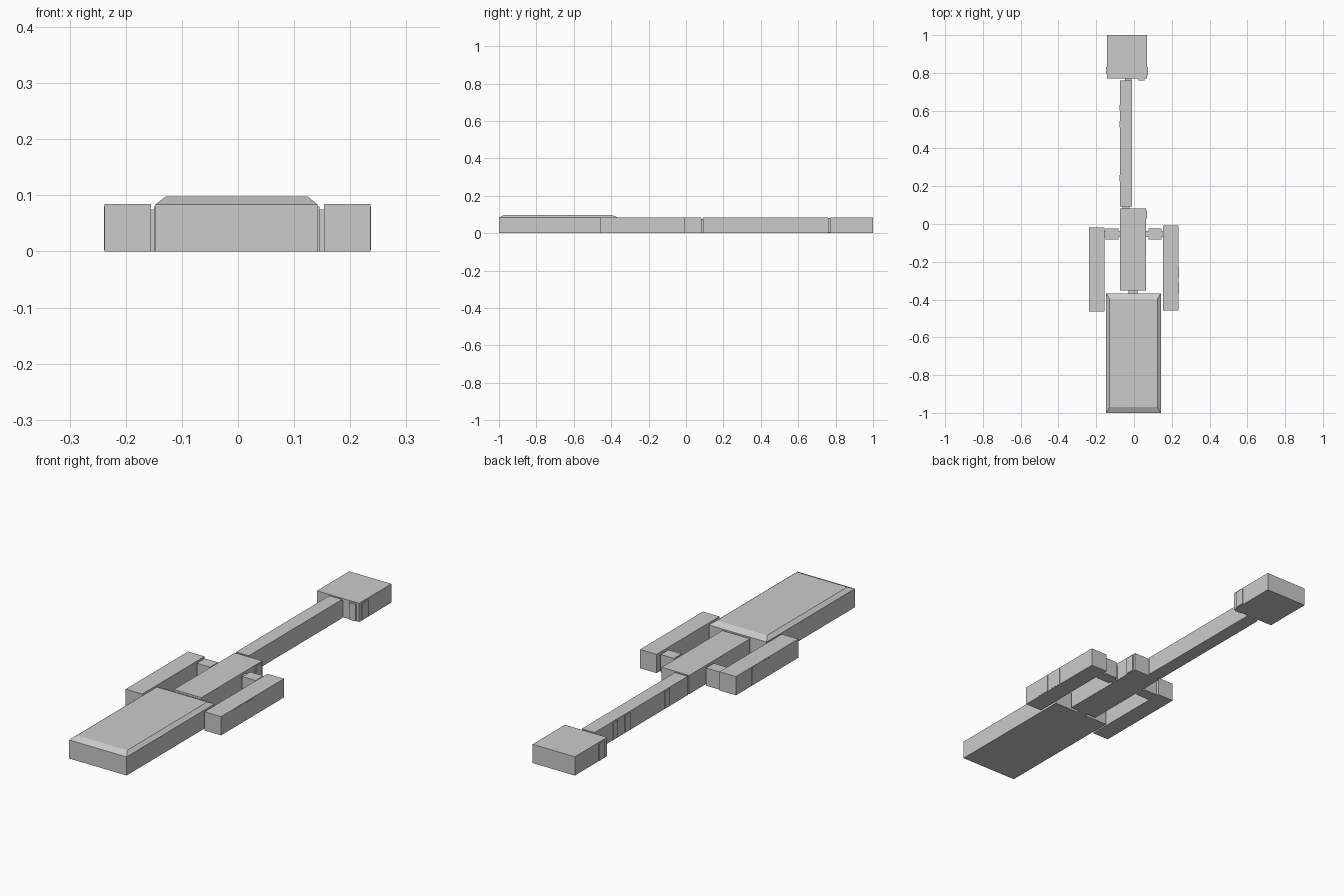
import bpy, bmesh


def block(name, x0, x1, y0, y1, z1, z0=0.0):
    """Box given by its limits on each axis."""
    bm = bmesh.new()
    bmesh.ops.create_cube(bm, size=1)
    for v in bm.verts:
        v.co.x = x1 if v.co.x > 0 else x0
        v.co.y = y1 if v.co.y > 0 else y0
        v.co.z = z1 if v.co.z > 0 else z0
    mesh = bpy.data.meshes.new(name)
    bm.to_mesh(mesh)
    bm.free()
    ob = bpy.data.objects.new(name, mesh)
    bpy.context.collection.objects.link(ob)
    return ob


H = 0.085    # common height of the blocks
LOW = 0.075  # height of the small links

# Large front slab and its bevelled cap
block("front_slab", -0.147, 0.142, -1.0, -0.367, 0.084)
cap = block("slab_cap", -0.147, 0.142, -1.0, -0.367, 0.098, 0.084)
for v in cap.data.vertices:
    if v.co.z > 0.09:
        v.co.x += 0.018 if v.co.x < 0 else -0.018
        v.co.y += 0.03 if v.co.y < -0.7 else -0.03

# Centre body, long rod and end head
block("centre_body", -0.074, 0.064, -0.353, 0.083, H)
block("long_rod", -0.074, -0.010, 0.092, 0.76, H)
block("end_head", -0.143, 0.069, 0.769, 1.0, H)

# Narrow links along the spine
block("slab_link", -0.029, 0.018, -0.37, -0.35, LOW)
block("rod_link", -0.062, -0.025, 0.08, 0.095, LOW)
block("head_link", -0.048, -0.012, 0.757, 0.772, LOW)

# Side arms with their cross pieces and links
block("left_arm", -0.238, -0.155, -0.464, -0.018, H)
block("right_arm", 0.153, 0.236, -0.458, -0.008, H)
for side, s, off in (("left", -1, -0.005), ("right", 1, 0.0)):
    for part, a, b, y0, y1, z in (("cross_piece", 0.078, 0.145, -0.081, -0.025, 0.08),
                                  ("inner_link", 0.06, 0.08, -0.068, -0.038, LOW),
                                  ("outer_link", 0.143, 0.155, -0.068, -0.038, LOW)):
        xs = sorted((s * a + off, s * b + off))
        block(f"{side}_{part}", *xs, y0, y1, z)

# Thin raised tabs on the side faces: face x, direction, y range
tabs = [("left_arm", -0.238, -1, -0.18, -0.13), ("left_arm", -0.238, -1, -0.26, -0.217),
        ("right_arm", 0.236, 1, -0.37, -0.31), ("right_arm", 0.236, 1, -0.285, -0.227),
        ("rod", -0.074, -1, 0.60, 0.63), ("rod", -0.074, -1, 0.51, 0.545),
        ("rod", -0.074, -1, 0.225, 0.26), ("body", 0.064, 1, 0.03, 0.072),
        ("head", -0.143, -1, 0.795, 0.83), ("head", 0.069, 1, 0.785, 0.83)]
for name, x, s, y0, y1 in tabs:
    t = 0.001 if "arm" in name else 0.004
    xs = sorted((x - s * 0.005, x + s * t))
    block(name + "_tab", *xs, y0, y1, 0.08, 0.003)
block("head_front_tab", 0.025, 0.056, 0.76, 0.775, 0.08, 0.003)
